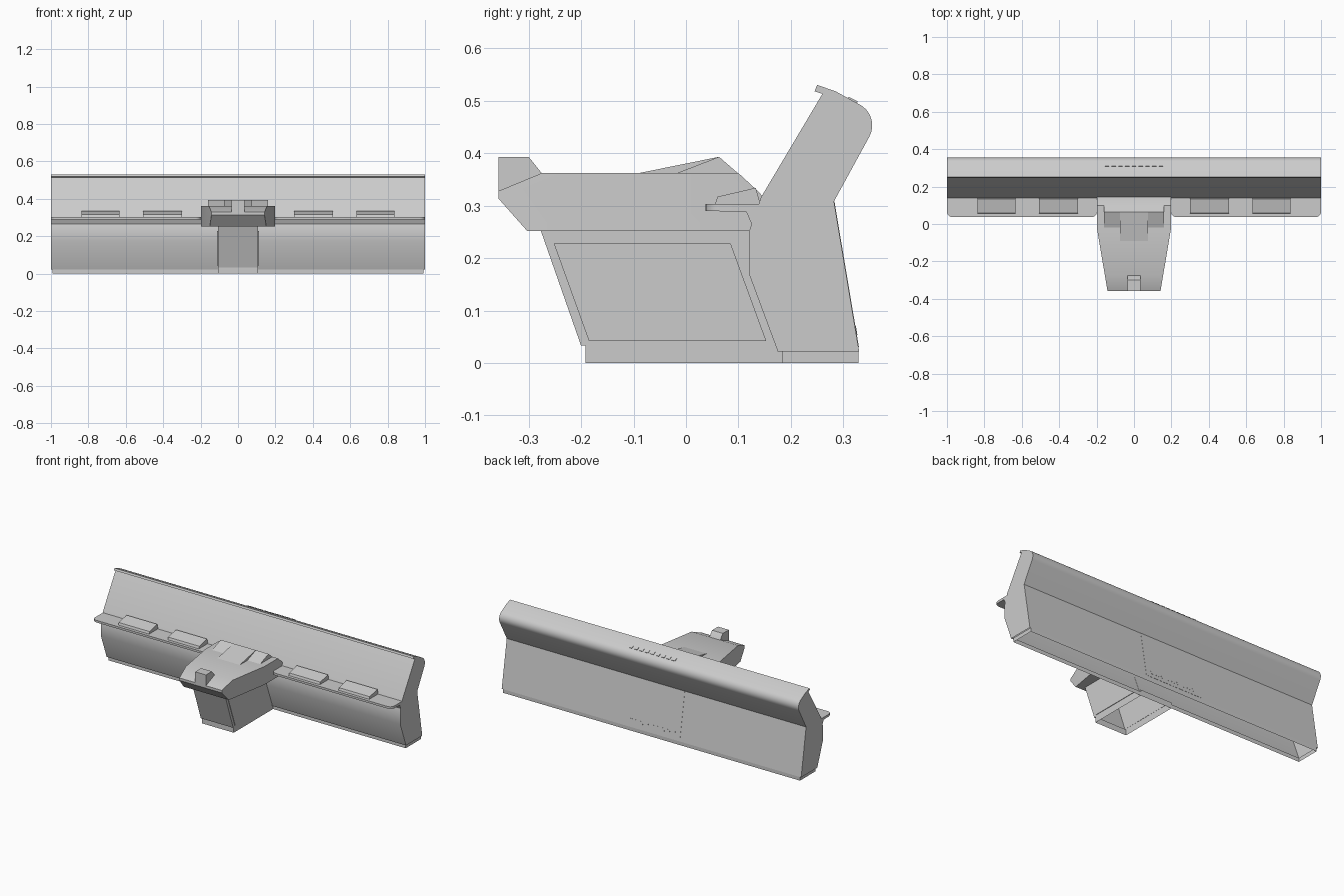
import bpy, bmesh, math
from mathutils import Vector

if "Cube" in bpy.data.objects:
    bpy.data.objects.remove(bpy.data.objects["Cube"])


def prism(name, profile, x0, x1, skip=(), edit=None):
    """Extrude a (y, z) profile along x; skip lists profile edges left open."""
    bm = bmesh.new()
    a = [bm.verts.new((x0, y, z)) for y, z in profile]
    b = [bm.verts.new((x1, y, z)) for y, z in profile]
    n = len(profile)
    bm.faces.new(a)
    bm.faces.new(b[::-1])
    for i in range(n):
        if i not in skip:
            j = (i + 1) % n
            bm.faces.new((a[i], b[i], b[j], a[j]))
    bmesh.ops.recalc_face_normals(bm, faces=bm.faces)
    # open shells keep outward normals relative to their end cap
    bm.faces.ensure_lookup_table()
    if bm.faces[0].normal.x * (x1 - x0) > 0:
        bmesh.ops.reverse_faces(bm, faces=bm.faces)
    if edit:
        edit(bm)
    me = bpy.data.meshes.new(name)
    bm.to_mesh(me)
    bm.free()
    me.shade_smooth()
    me.set_sharp_from_angle(angle=math.radians(28))
    ob = bpy.data.objects.new(name, me)
    bpy.context.collection.objects.link(ob)
    return ob


def open_tube(name, y0, y1, z0, z1, half):
    """Plinth walls without top or bottom."""
    bm_profile = [(y0, z0), (y1, z0), (y1, z1), (y0, z1)]
    return prism(name, bm_profile, -half, half, skip=(0, 2))


# Long counter body with leaning screen and rounded top, open underneath
arc = [(0.31 + 0.045 * math.cos(math.radians(t)), 0.453 + 0.045 * math.sin(math.radians(t)))
       for t in range(-30, 67, 12)]
body = [(0.175, 0.022), (0.33, 0.022), (0.282, 0.308)] + arc + [
    (0.285, 0.518), (0.25, 0.53), (0.245, 0.518), (0.26, 0.513),
    (0.143, 0.316), (0.12, 0.25), (0.12, 0.17)]
prism("counter_body", body, -1, 1, skip=(0,))
open_tube("counter_plinth", 0.183, 0.329, 0, 0.024, 0.992)

# Centre pedestal, open underneath, with side panels
pod = [(-0.2, 0.033), (0.172, 0.033), (0.12, 0.17), (0.12, 0.253), (-0.277, 0.253)]
prism("pedestal", pod, -0.108, 0.108, skip=(0,))
open_tube("pedestal_plinth", -0.192, 0.184, 0, 0.035, 0.106)
panel = [(-0.185, 0.042), (0.153, 0.042), (0.085, 0.228), (-0.252, 0.228)]
for s in (-1, 1):
    prism("pedestal_side_panel", panel, s * 0.107, s * 0.111)


# Console head, tapering toward the front
def taper(bm):
    bmesh.ops.bisect_plane(bm, geom=bm.verts[:] + bm.edges[:] + bm.faces[:],
                           plane_co=(0, -0.03, 0), plane_no=(0, 1, 0))
    for v in bm.verts:
        if v.co.y < -0.03:
            v.co.x *= 1 - 0.28 * (-0.03 - v.co.y) / 0.327


head = [(-0.303, 0.252), (0.155, 0.252), (0.155, 0.305), (0.14, 0.325), (0.1, 0.362),
        (-0.275, 0.362), (-0.357, 0.328), (-0.357, 0.313)]
prism("console_head", head, -0.197, 0.197, edit=taper)

# Raised parts on the console
nose = [(-0.357, 0.32), (-0.27, 0.35), (-0.275, 0.362), (-0.3, 0.393), (-0.357, 0.393)]
prism("console_front_block", nose, -0.036, 0.036)
prism("console_centre_wedge", [(-0.095, 0.361), (0.1, 0.361), (0.063, 0.393)], -0.075, 0.075)
for s in (-1, 1):
    prism("console_side_wedge", [(-0.02, 0.361), (0.1, 0.361), (0.063, 0.393)],
          s * 0.075, s * 0.16)


# Shelves with rounded corners, and sloping pads on top
def round_corners(bm):
    corner = [e for e in bm.edges if all(v.co.y < 0.038 for v in e.verts)
              and abs(e.verts[0].co.x - e.verts[1].co.x) < 1e-4]
    bmesh.ops.bevel(bm, geom=corner, offset=0.028, segments=5, profile=0.5, affect='EDGES')


shelf = [(0.037, 0.29), (0.115, 0.288), (0.13, 0.253), (0.155, 0.253), (0.155, 0.303),
         (0.037, 0.303)]
pad = [(0.055, 0.302), (0.142, 0.302), (0.133, 0.334), (0.06, 0.317)]
for s in (-1, 1):
    prism("shelf", shelf, s * 0.198, s * 1.0, edit=round_corners)
    for a, b in ((0.3, 0.508), (0.633, 0.838)):
        prism("shelf_pad", pad, s * a, s * b)

# Thin service panel and slot rows on the back
p, q = Vector((0.33, 0.022)), Vector((0.282, 0.308))
d = q - p
out = Vector((d.y, -d.x)).normalized() * 0.001


def strip(name, start, end, normal, x0, x1):
    prism(name, [start - normal, end - normal, end + normal, start + normal], x0, x1)


strip("back_panel", p + d * 0.03, q, out, -0.19, 0.19)
t0, t1 = Vector((0.329, 0.496)), Vector((0.285, 0.518))
top_out = Vector((0.447, 0.894)) * 0.0015
for i in range(9):
    x = (i - 4) * 0.036
    strip("back_slot", p + d * 0.11, p + d * 0.17, out * 2, x - 0.011, x + 0.011)
    strip("top_slot", t0.lerp(t1, 0.05), t0.lerp(t1, 0.45), top_out, x - 0.011, x + 0.011)
